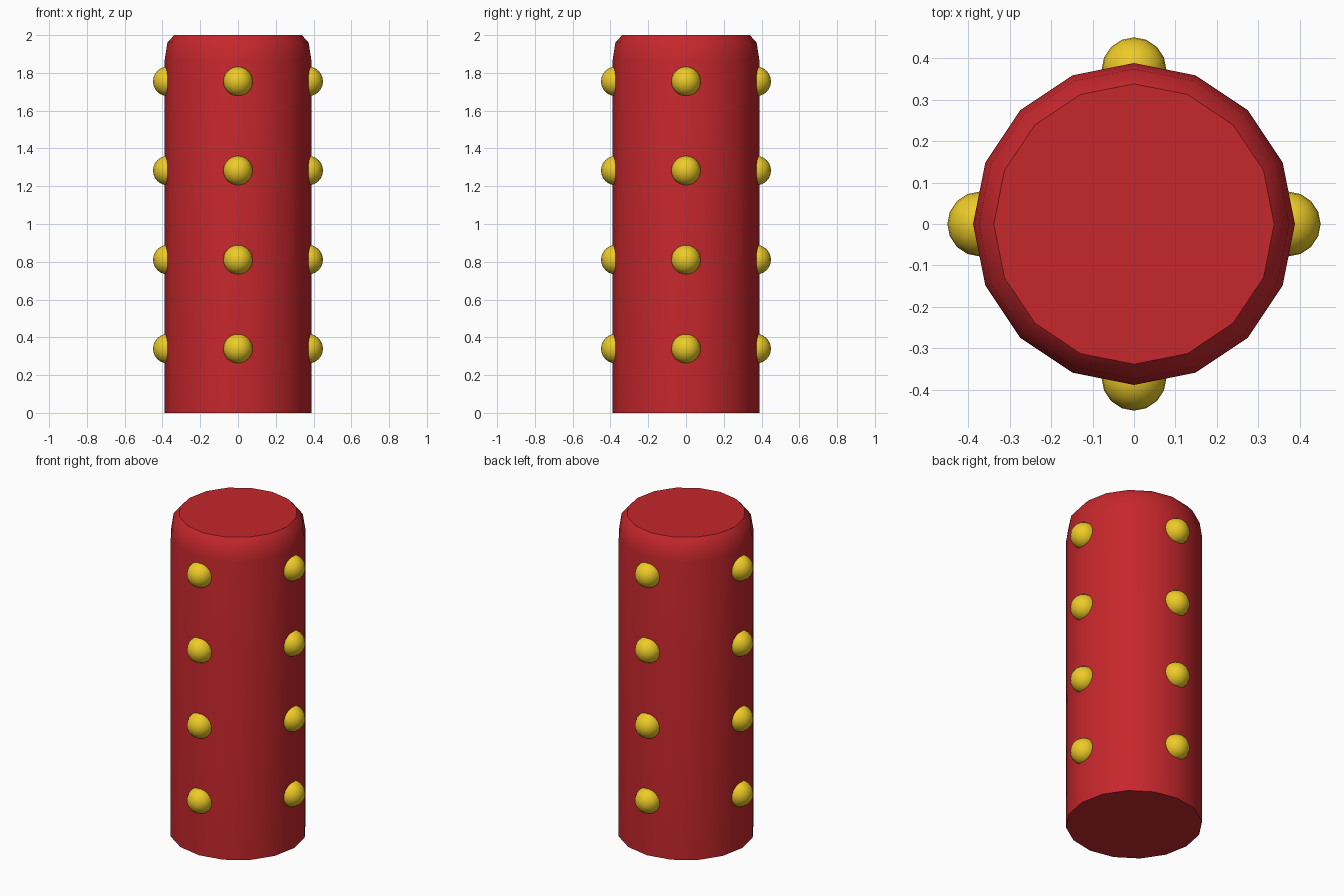
import bpy, bmesh
from math import cos, sin, pi, radians

if "Cube" in bpy.data.objects:
    bpy.data.objects.remove(bpy.data.objects["Cube"])

def material(name, color):
    m = bpy.data.materials.new(name)
    m.diffuse_color = color
    m.use_nodes = True
    m.node_tree.nodes["Principled BSDF"].inputs["Base Color"].default_value = m.diffuse_color
    return m

red = material("red", (0.56, 0.02, 0.025, 1))
yellow = material("yellow", (0.85, 0.6, 0.02, 1))

def finish(name, bm, mat, angle):
    bmesh.ops.recalc_face_normals(bm, faces=bm.faces)
    me = bpy.data.meshes.new(name)
    bm.to_mesh(me)
    bm.free()
    ob = bpy.data.objects.new(name, me)
    bpy.context.collection.objects.link(ob)
    me.materials.append(mat)
    bpy.ops.object.select_all(action='DESELECT')
    ob.select_set(True)
    bpy.context.view_layer.objects.active = ob
    bpy.ops.object.shade_smooth_by_angle(angle=radians(angle))
    return ob

# Sixteen-sided post with rounded top rim
SIDES = 16
profile = [(0.388, 0), (0.388, 1.87), (0.374, 1.96), (0.338, 2.0)]
bm = bmesh.new()
rings = [[bm.verts.new((r * cos(2 * pi * i / SIDES), r * sin(2 * pi * i / SIDES), z))
          for i in range(SIDES)] for r, z in profile]
for a, b in zip(rings, rings[1:]):
    for i in range(SIDES):
        j = (i + 1) % SIDES
        bm.faces.new((a[i], a[j], b[j], b[i]))
bm.faces.new(rings[0])
bm.faces.new(rings[-1])
finish("post", bm, red, 35)

# Four rows of round studs, one on each side
for row, z in enumerate((0.34, 0.811, 1.283, 1.755)):
    for k in range(4):
        a = k * pi / 2
        bm = bmesh.new()
        bmesh.ops.create_uvsphere(bm, u_segments=16, v_segments=12, radius=0.078)
        ob = finish(f"stud_{row}_{k}", bm, yellow, 60)
        ob.location = (0.372 * cos(a), 0.372 * sin(a), z)
